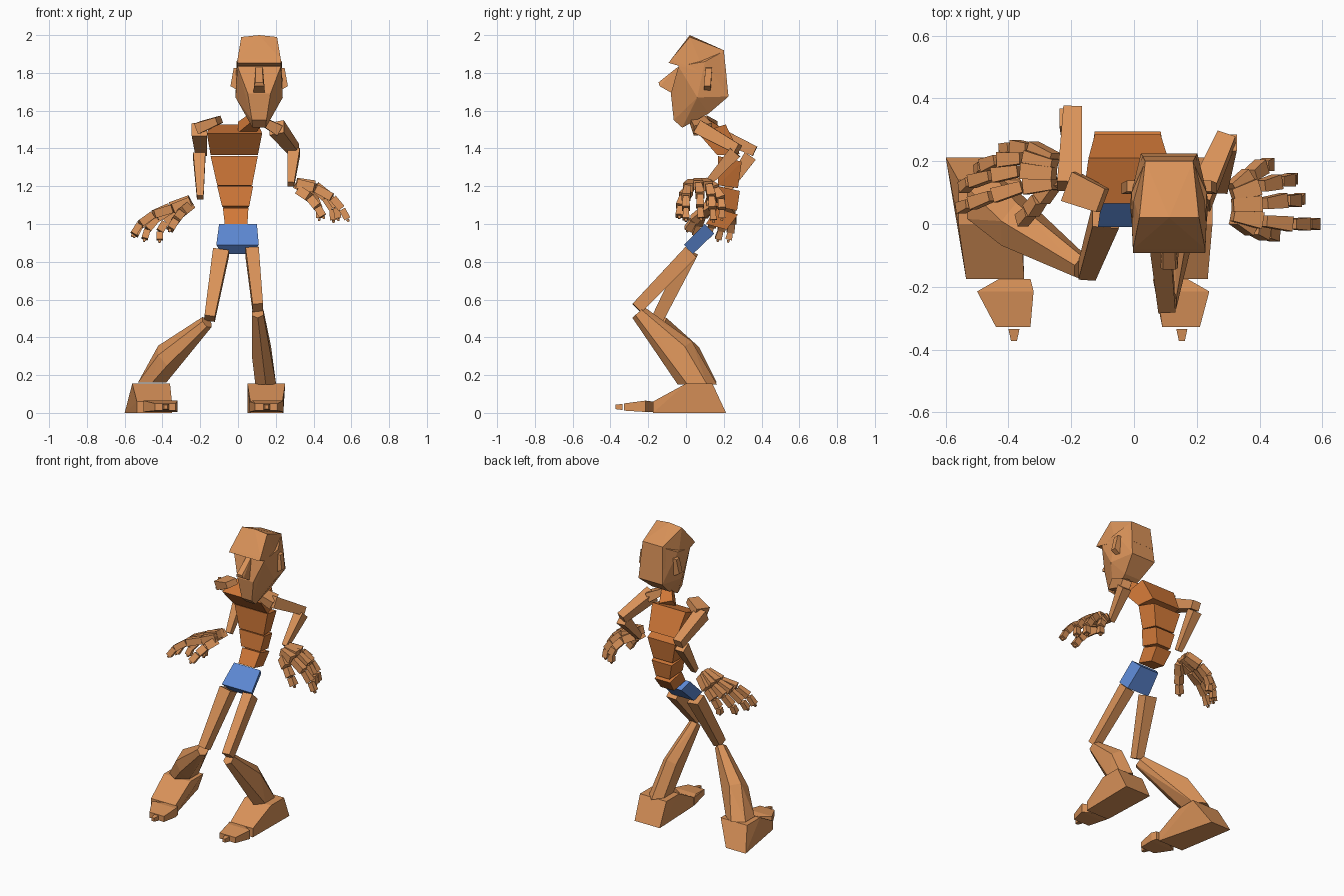
import bpy, bmesh
from math import cos, sin, pi
from mathutils import Vector as V


def material(name, rgb):
    m = bpy.data.materials.new(name)
    m.diffuse_color = (*rgb, 1)
    return m


SKIN = material("skin", (0.70, 0.29, 0.10))
ORANGE = material("torso_orange", (0.64, 0.19, 0.04))
BLUE = material("pelvis_blue", (0.11, 0.25, 0.66))
X, Y, Z = V((1, 0, 0)), V((0, 1, 0)), V((0, 0, 1))


def part(name, clouds, mat=SKIN):
    """One flat-faced object made of a convex solid per point cloud."""
    bm = bmesh.new()
    for cloud in clouds:
        verts = [bm.verts.new(p) for p in cloud]
        bmesh.ops.convex_hull(bm, input=verts)
    loose = [v for v in bm.verts if not v.link_faces]
    bmesh.ops.delete(bm, geom=loose, context='VERTS')
    bmesh.ops.dissolve_limit(bm, angle_limit=0.03, verts=bm.verts, edges=bm.edges)
    bmesh.ops.recalc_face_normals(bm, faces=bm.faces)
    me = bpy.data.meshes.new(name)
    bm.to_mesh(me)
    bm.free()
    me.materials.append(mat)
    ob = bpy.data.objects.new(name, me)
    bpy.context.collection.objects.link(ob)
    return ob


def ring(c, d, w, h, ref, n=4):
    """Cross-section of n sides around c, w along ref and h across it."""
    side = (ref - d * ref.dot(d)).normalized()
    up = d.cross(side)
    r = 0.5 / cos(pi / n)
    return [V(c) + side * (w * r * cos(2 * pi * (i + .5) / n))
            + up * (h * r * sin(2 * pi * (i + .5) / n)) for i in range(n)]


def beam(a, b, s0, s1, ref=X, n=4):
    d = (V(b) - V(a)).normalized()
    return ring(a, d, *s0, ref, n) + ring(b, d, *s1, ref, n)


def slab(profile, lower, upper, inset=0.02):
    """Solid from a y/z profile (front low, front high, back high, back low)."""
    pts = []
    for i, (y, z) in enumerate(profile):
        x0, x1 = upper if i in (1, 2) else lower
        k = inset if i > 1 else 0
        pts += [(x0 + k, y, z), (x1 - k, y, z)]
    return pts


# Pelvis and the stacked torso blocks
part("pelvis", [slab([(-.01, .89), (.10, 1.0), (.15, .95), (.035, .84)],
                     (-.115, .11), (-.10, .10), .03)], BLUE)
part("waist", [slab([(.105, 1.0), (.16, 1.085), (.275, 1.05), (.215, .97)],
                    (-.07, .05), (-.08, .055), .01)], ORANGE)
part("belly", [slab([(.155, 1.095), (.17, 1.20), (.285, 1.175), (.27, 1.07)],
                    (-.085, .06), (-.11, .08))], ORANGE)
part("ribs", [slab([(.17, 1.205), (.17, 1.36), (.295, 1.33), (.275, 1.19)],
                   (-.11, .075), (-.145, .105))], ORANGE)
part("chest", [slab([(.165, 1.365), (.065, 1.48), (.21, 1.527), (.285, 1.37)],
                    (-.145, .105), (-.165, .128))], ORANGE)
part("neck", [beam((.04, .14, 1.50), (.10, .05, 1.56), (.09, .07), (.06, .06))], ORANGE)


# Head, built from mirrored half-widths about the head's centre line
HX = .112


def mirrored(rows):
    return [(HX + s * w, y, z) for w, y, z in rows for s in (-1, 1)]


part("head", [
    mirrored([(.115, -.04, 1.835), (.06, -.08, 1.69), (.038, -.065, 1.55),
              (.035, -.02, 1.51), (.125, .06, 1.67), (.09, .225, 1.675),
              (.06, .12, 1.585), (.12, .10, 1.86), (.075, .20, 1.915)]),
    mirrored([(.115, -.092, 1.853), (.118, -.03, 1.835), (.115, -.08, 1.87),
              (.095, .02, 1.99), (.121, .10, 1.80), (.076, .20, 1.92),
              (.085, .216, 1.77), (0, .02, 2.0)])])
part("nose", [mirrored([(.018, -.045, 1.83), (.02, -.145, 1.75), (.028, -.14, 1.73),
                        (.03, -.07, 1.69), (.02, -.03, 1.80)])])
for s, side in ((-1, "right"), (1, "left")):
    part(side + "_ear", [[(HX + s * x, y + t, z) for x, y, z in (
        (.10, .103, 1.83), (.135, .103, 1.825), (.152, .095, 1.73), (.10, .095, 1.70))
        for t in (0, .035)]])

# Arms: collar, upper arm and forearm
arms = {
    "right": [(-.10, .075, 1.55), (-.205, .12, 1.51), (-.205, .12, 1.50),
              (-.195, .365, 1.385), (-.205, .34, 1.36), (-.20, .19, 1.14)],
    "left": [(.12, .06, 1.55), (.21, .09, 1.50), (.205, .07, 1.51),
             (.295, .275, 1.395), (.295, .26, 1.38), (.28, .11, 1.21)]}
for side, (c0, c1, u0, u1, f0, f1) in arms.items():
    part(side + "_collar", [beam(c0, c1, (.08, .04), (.10, .06), Y)])
    part(side + "_upper_arm", [beam(u0, u1, (.08, .075), (.06, .055))])
    part(side + "_forearm", [beam(f0, f1, (.065, .07), (.035, .035))])

# Hands: five splayed digits, each a path of knuckles
hands = {
    "left": {
        "index": [(.31, .03, 1.215), (.41, .01, 1.19), (.50, 0, 1.14), (.55, 0, 1.08), (.58, 0, 1.025)],
        "middle": [(.31, .06, 1.22), (.41, .065, 1.205), (.48, .075, 1.15), (.52, .075, 1.09), (.53, .08, 1.03)],
        "ring": [(.31, .09, 1.22), (.40, .12, 1.20), (.46, .135, 1.14), (.50, .14, 1.08), (.505, .145, 1.02)],
        "little": [(.31, .11, 1.21), (.37, .155, 1.18), (.41, .185, 1.13), (.43, .19, 1.08), (.43, .19, 1.03)],
        "thumb": [(.32, .02, 1.18), (.38, -.015, 1.14), (.42, -.03, 1.09), (.45, -.035, 1.04)]},
    "right": {
        "index": [(-.25, .13, 1.12), (-.35, .12, 1.08), (-.45, .09, 1.05), (-.52, .065, 1.00), (-.555, .05, .945)],
        "middle": [(-.25, .16, 1.13), (-.36, .17, 1.09), (-.45, .155, 1.05), (-.52, .135, .99), (-.545, .115, .94)],
        "ring": [(-.25, .185, 1.13), (-.35, .21, 1.08), (-.43, .205, 1.03), (-.48, .185, .97), (-.495, .17, .92)],
        "little": [(-.25, .205, 1.12), (-.33, .24, 1.06), (-.385, .245, 1.01), (-.415, .235, .96), (-.415, .225, .915)],
        "thumb": [(-.25, .14, 1.10), (-.30, .08, 1.06), (-.33, .04, 1.02), (-.36, .01, .97)]}}
for side, digits in hands.items():
    for digit, path in digits.items():
        pieces, size = [], .05
        for a, b in zip(path, path[1:]):
            a, b = V(a), V(b)
            pieces.append(beam(a.lerp(b, .04), a.lerp(b, .96), (size * .8, size),
                               (size * 1.05, size), Y))
            size -= .005
        # small claw-like fingertip
        d = (b - a).normalized()
        pieces.append(beam(b, b + d * .014, (.018, .018), (.01, .01), Y))
        part(f"{side}_{digit}", pieces)

# Legs: thigh, then a shin that swells at the calf
legs = {
    "right": [(-.09, .025, .85), (-.15, -.15, .50), (.085, .08), (-.165, -.14, .48),
              (-.375, -.01, .30), (-.455, .065, .16), (.12, .16), (.15, .17)],
    "left": [(.075, .025, .85), (.105, -.26, .555), (.07, .08), (.105, -.25, .53),
             (.125, -.04, .32), (.147, .06, .15), (.10, .16), (.11, .18)]}
for side, (h, k, top, s, c, a, calf, ankle) in legs.items():
    part(side + "_thigh", [beam(h, k, top, (.055, .065))])
    d = (V(a) - V(s)).normalized()
    part(side + "_shin", [ring(s, d, .06, .075, X, 6) + ring(c, d, *calf, X, 6)
                          + ring(a, Z, *ankle, X, 6)])


# Feet: wedge, toe block and toe tip, listed as (x0, x1) at each station
def bar(xs, y, *heights):
    return [(x, y, z) for x in xs for z in heights]


feet = {"right": [(-.60, -.45), (-.56, -.36), (-.535, -.35), (-.43, -.33), (-.50, -.32), (-.44, -.33), (-.40, -.365)],
        "left": [(.05, .24), (.05, .25), (.065, .235), (.06, .17), (.075, .24), (.09, .21), (.135, .17)]}
for side, (heel, ankle, front, back, toe, end, tip) in feet.items():
    part(side + "_foot", [bar(heel, .212, 0) + bar(ankle, .14, .155) + bar(ankle, 0, .155)
                          + bar(front, -.175, 0, .06)])
    nail = (tip[0] + .008, tip[1] - .008)
    part(side + "_toes", [
        bar(back, -.175, .005, .06) + bar(toe, -.215, .005, .065) + bar(end, -.328, .012, .05),
        bar(tip, -.335, .015, .048) + bar(nail, -.373, .02, .043)])
